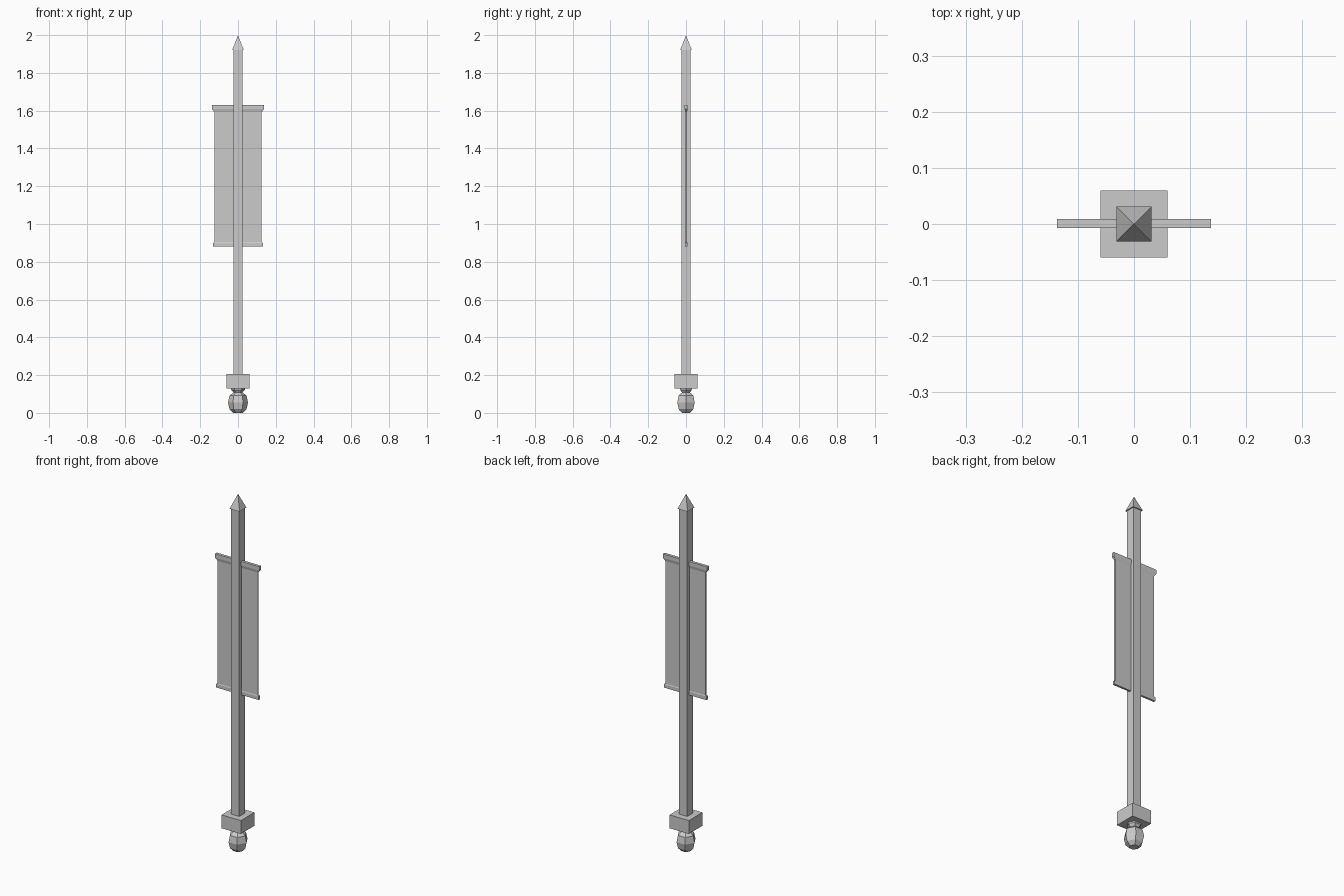
import bpy, bmesh, math

if "Cube" in bpy.data.objects:
    bpy.data.objects.remove(bpy.data.objects["Cube"])


def loft(name, rings):
    """Skin a stack of equal-length vertex rings and cap both ends."""
    bm = bmesh.new()
    loops = [[bm.verts.new(p) for p in r] for r in rings]
    n = len(loops[0])
    for a, b in zip(loops, loops[1:]):
        for i in range(n):
            j = (i + 1) % n
            bm.faces.new((a[i], a[j], b[j], b[i]))
    bm.faces.new(loops[0][::-1])
    bm.faces.new(loops[-1])
    bmesh.ops.remove_doubles(bm, verts=bm.verts, dist=1e-5)
    bmesh.ops.recalc_face_normals(bm, faces=bm.faces)
    me = bpy.data.meshes.new(name)
    bm.to_mesh(me)
    bm.free()
    ob = bpy.data.objects.new(name, me)
    bpy.context.collection.objects.link(ob)
    return ob


def rect(hx, hy, z, cy=0.0):
    return [(-hx, cy - hy, z), (hx, cy - hy, z), (hx, cy + hy, z), (-hx, cy + hy, z)]


def hexagon(r, z):
    return [(r * math.cos(i * math.pi / 3), r * math.sin(i * math.pi / 3), z) for i in range(6)]


# square pole and base block
loft("pole", [rect(0.025, 0.025, z) for z in (0.2, 1.925)])
loft("base_block", [rect(0.06, 0.06, z) for z in (0.13, 0.205)])

# pyramid spike with a slight overhang
bpy.ops.mesh.primitive_cone_add(vertices=4, radius1=0.031 * math.sqrt(2), radius2=0,
                                depth=0.08, location=(0, 0, 1.96),
                                rotation=(0, 0, math.pi / 4))
bpy.context.object.name = "spike"

# six-sided pommel with a flared neck
pommel = [(0.025, 0.0), (0.045, 0.02), (0.053, 0.055), (0.045, 0.092),
          (0.024, 0.108), (0.036, 0.122), (0.036, 0.13)]
loft("pommel", [hexagon(r, z) for r, z in pommel])

# hanging panel with a thick top rail and a thin bottom rail
panel = [(0.132, 0.006, 0.88), (0.132, 0.006, 0.9), (0.125, 0.004, 0.904),
         (0.125, 0.004, 1.592), (0.137, 0.008, 1.608), (0.137, 0.008, 1.63)]
loft("banner", [rect(hx, hy, z, 0.001) for hx, hy, z in panel])
